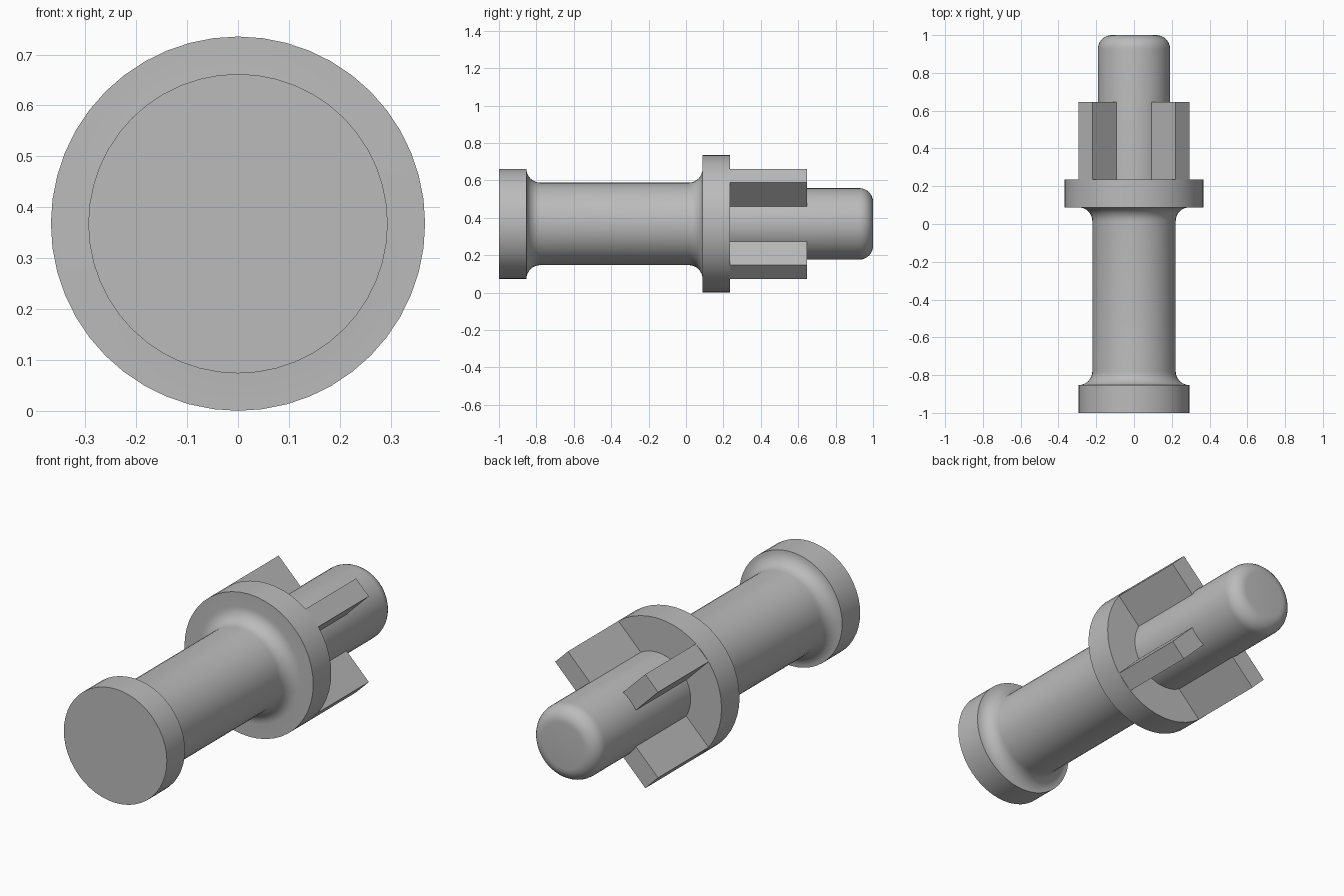
import bpy, bmesh, math
from mathutils import Matrix, Vector

cube = bpy.data.objects.get("Cube")
if cube:
    bpy.data.objects.remove(cube, do_unlink=True)

U = 2 / 136            # one design unit; the whole part is 136 units long
AXIS = Vector((0, 0, 25 * U))

grey = bpy.data.materials.new("plain grey")
grey.use_nodes = True
grey.diffuse_color = (0.5, 0.5, 0.5, 1)
grey.node_tree.nodes["Principled BSDF"].inputs["Base Color"].default_value = (0.5, 0.5, 0.5, 1)


def finish(name, bm, smooth):
    bmesh.ops.recalc_face_normals(bm, faces=bm.faces)
    mesh = bpy.data.meshes.new(name)
    bm.to_mesh(mesh)
    bm.free()
    mesh.materials.append(grey)
    obj = bpy.data.objects.new(name, mesh)
    bpy.context.collection.objects.link(obj)
    obj.location = AXIS
    if smooth:
        bpy.ops.object.select_all(action='DESELECT')
        obj.select_set(True)
        bpy.context.view_layer.objects.active = obj
        bpy.ops.object.shade_smooth_by_angle(angle=math.radians(35))
    return obj


def arc(r, y, radius, start, end, steps=8):
    """Quarter arc of (radius, length) profile points."""
    angles = [math.radians(start + (end - start) * i / steps) for i in range(steps + 1)]
    return [(r + radius * math.cos(a), y + radius * math.sin(a)) for a in angles]


# Turned shaft: head, filleted neck, flange and rounded pin in one profile
profile = [(0, -68), (20, -68)]
profile += arc(20, -53, 5, 270, 180)
profile += arc(20, 1, 5, 180, 90)
profile += [(25, 6), (25, 16), (13, 16)]
profile += arc(8, 63, 5, 0, 90)
profile += [(0, 68)]

bm = bmesh.new()
verts = [bm.verts.new((r * U, y * U, 0)) for r, y in profile]
edges = [bm.edges.new(pair) for pair in zip(verts, verts[1:])]
bmesh.ops.spin(bm, geom=verts + edges, cent=(0, 0, 0), axis=(0, 1, 0),
               angle=math.tau, steps=48, use_merge=True)
bmesh.ops.remove_doubles(bm, verts=bm.verts, dist=1e-5)
finish("turned_shaft", bm, True)

# Four diagonal fins behind the flange, their outer corners on its rim
inner, outer = 11, math.sqrt(25 ** 2 - 3.5 ** 2)
front, back = 15.5, 44
for i, name in enumerate(("upper_left", "lower_left", "lower_right", "upper_right")):
    bm = bmesh.new()
    size = Matrix.Diagonal(((outer - inner) * U, (back - front) * U, 7 * U, 1))
    move = Matrix.Translation(((outer + inner) / 2 * U, (front + back) / 2 * U, 0))
    turn = Matrix.Rotation(math.radians(90 * i - 45), 4, 'Y')
    bmesh.ops.create_cube(bm, size=1, matrix=turn @ move @ size)
    finish(name + "_fin", bm, False)
